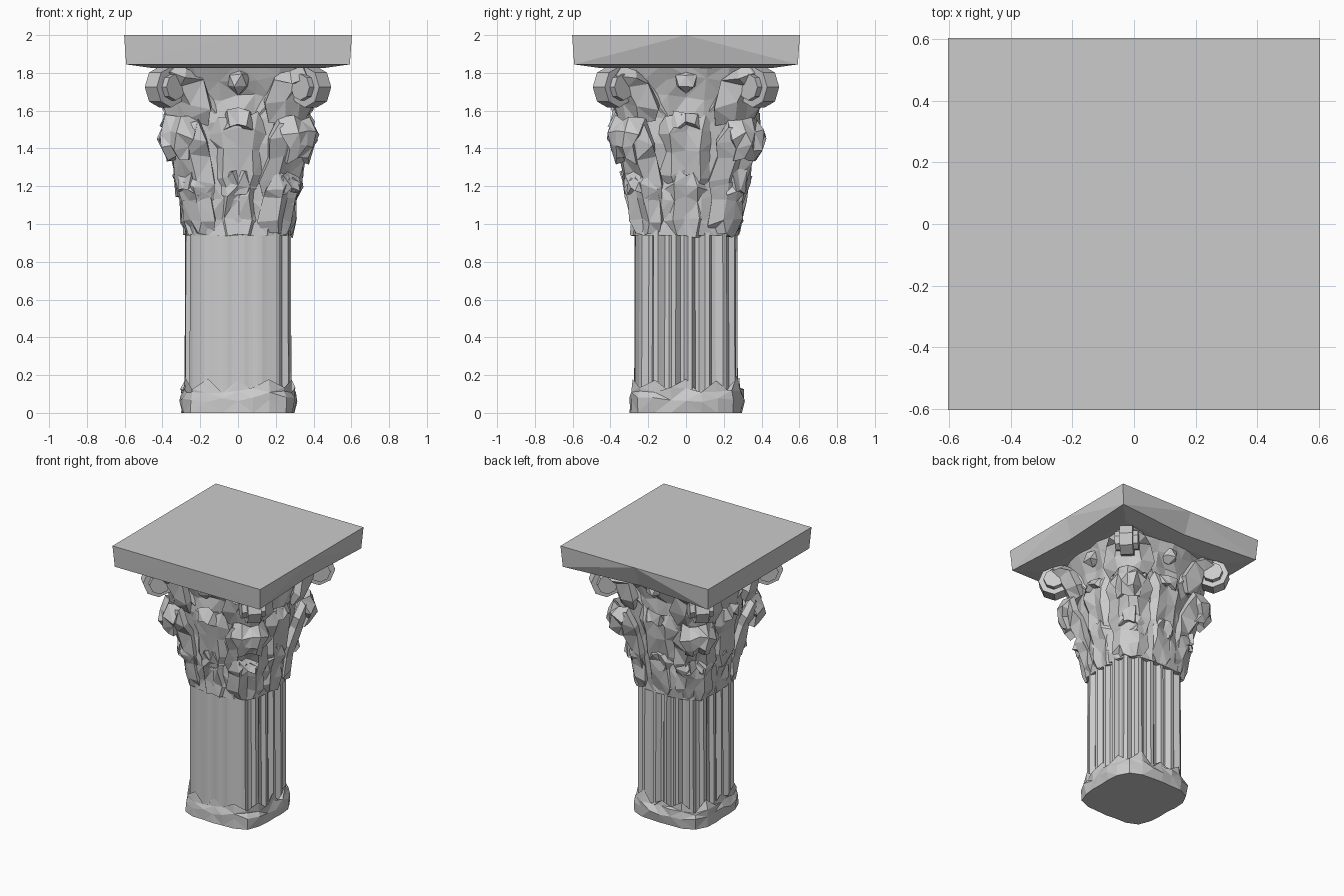
import bpy, bmesh, random
from math import sin, cos, pi, radians
from mathutils import Vector, Matrix

if "Cube" in bpy.data.objects:
    bpy.data.objects.remove(bpy.data.objects["Cube"])

random.seed(7)


def jit(a):
    return random.uniform(-a, a)


def squarish(a, r, n=3.0):
    """Radius of a rounded square with half width r in direction a."""
    return r / (abs(cos(a)) ** n + abs(sin(a)) ** n) ** (1 / n)


def finish(name, bm):
    bmesh.ops.recalc_face_normals(bm, faces=bm.faces)
    bmesh.ops.triangulate(bm, faces=[f for f in bm.faces if len(f.verts) == 4])
    me = bpy.data.meshes.new(name)
    bm.to_mesh(me)
    bm.free()
    ob = bpy.data.objects.new(name, me)
    bpy.context.collection.objects.link(ob)
    return ob


def loft(name, rings):
    """Closed solid through rings of equal point count."""
    bm = bmesh.new()
    vr = [[bm.verts.new(p) for p in ring] for ring in rings]
    n = len(vr[0])
    for lo, hi in zip(vr, vr[1:]):
        for i in range(n):
            j = (i + 1) % n
            bm.faces.new((lo[i], lo[j], hi[j], hi[i]))
    bm.faces.new(vr[0])
    bm.faces.new(vr[-1])
    return finish(name, bm)


def ring(z, r, count=24, jr=0.0, jz=0.0, n=3.0):
    pts = []
    for i in range(count):
        a = 2 * pi * i / count
        q = squarish(a, r, n) + jit(jr)
        pts.append((q * cos(a), q * sin(a), z + jit(jz)))
    return pts


def leaf(name, ang, profile, thick=0.05):
    """Curling leaf; profile rows are radius, height, half width."""
    bm = bmesh.new()
    out, tan = Vector((cos(ang), sin(ang), 0)), Vector((-sin(ang), cos(ang), 0))
    rows = []
    for k, (r, z, w) in enumerate(profile):
        row = []
        for u in (-1, -0.5, 0, 0.5, 1):
            lobe = 1.12 if k % 2 else 0.9
            rib = 0.02 if abs(u) == 0.5 else 0
            p = out * (r - 0.07 * u * u * w / 0.15 + rib + jit(0.015)) + tan * (u * w * lobe)
            p.z = z - (0.03 * abs(u) if k % 2 else 0) + jit(0.018)
            row.append(bm.verts.new(p))
        rows.append(row)
    for a, b in zip(rows, rows[1:]):
        for i in range(4):
            bm.faces.new((a[i], a[i + 1], b[i + 1], b[i]))
    ob = finish(name, bm)
    m = ob.modifiers.new("thickness", 'SOLIDIFY')
    m.thickness = thick
    m.offset = 0
    return ob


# Fluted shaft, nearly flat on the front panel
def flute_ring(z, s):
    pts = []
    for i in range(80):
        a = 2 * pi * (i + 0.5) / 80
        front = sin(a) < -0.72
        depth = (0.004 if front else 0.028) if i % 4 in (2, 3) else 0
        r = squarish(a, 0.283 * s, 3.6) - depth
        pts.append((r * cos(a), r * sin(a) * 0.97, z))
    return pts


loft("fluted_shaft", [flute_ring(0.06, 1.0), flute_ring(0.97, 0.99)])

# Base collar with a jagged leafy top edge
N = 4.2
base = [ring(0, 0.297, 24, 0.006, 0, N), ring(0.07, 0.303, 24, 0.012, 0.015, N),
        ring(0.12, 0.293, 24, 0.016, 0.015, N)]
tips = ring(0.16, 0.283, 24, 0.008, 0.02, N)
base.append([(x, y, z + (0.02 if i % 2 == 0 else -0.045)) for i, (x, y, z) in enumerate(tips)])
base.append(ring(0.10, 0.255, 24))
loft("leafy_base", base)

# Capital bell
bell = [(0.94, 0.278), (1.03, 0.287), (1.14, 0.297), (1.28, 0.31), (1.42, 0.325),
        (1.55, 0.335), (1.67, 0.345), (1.77, 0.385), (1.85, 0.42)]
loft("capital_bell", [ring(z, r, 24, 0 if k == 0 else 0.016, 0.02 if 0 < k < 8 else 0, 3.6)
                      for k, (z, r) in enumerate(bell)])

# Lower and upper leaf rows
for i in range(8):
    a = i * pi / 4
    if i % 2:
        leaf("lower_corner_leaf", a, [(0.30, 0.95, 0.08), (0.32, 1.04, 0.10), (0.34, 1.14, 0.11),
                                      (0.365, 1.22, 0.10), (0.385, 1.26, 0.08), (0.375, 1.19, 0.05)])
        leaf("upper_corner_leaf", a, [(0.33, 1.12, 0.10), (0.36, 1.25, 0.12), (0.40, 1.36, 0.13),
                                      (0.44, 1.47, 0.13), (0.475, 1.54, 0.12), (0.495, 1.49, 0.10),
                                      (0.49, 1.41, 0.08), (0.45, 1.36, 0.06)], 0.05)
    else:
        leaf("lower_face_leaf", a, [(0.255, 0.95, 0.10), (0.267, 1.04, 0.115), (0.283, 1.14, 0.115),
                                    (0.30, 1.22, 0.10), (0.305, 1.27, 0.07)])
        leaf("upper_face_leaf", a, [(0.285, 1.15, 0.09), (0.305, 1.28, 0.13), (0.325, 1.40, 0.15),
                                    (0.345, 1.50, 0.14), (0.365, 1.58, 0.10), (0.37, 1.53, 0.06)])

# Corner scrolls, their stems and the face flowers
for i in range(4):
    a = pi / 4 + i * pi / 2
    out = Vector((cos(a), sin(a), 0))
    tan = Vector((-sin(a), cos(a), 0))
    bm = bmesh.new()
    axis_mat = Matrix.Translation(out * 0.545 + Vector((0, 0, 1.725))) @ \
        Matrix.Rotation(a, 4, 'Z') @ Matrix.Rotation(radians(90), 4, 'X')
    for r, depth in ((0.108, 0.09), (0.07, 0.16)):
        bmesh.ops.create_cone(bm, cap_ends=True, segments=8, radius1=r, radius2=r,
                              depth=depth, matrix=axis_mat)
    finish("corner_scroll", bm)

    leaf("scroll_bracket", a, [(0.40, 1.55, 0.12), (0.43, 1.66, 0.14), (0.47, 1.76, 0.14),
                               (0.54, 1.825, 0.10)], 0.07)

    for s in (-1, 1):
        f = a - s * pi / 4
        side = tan * s
        start = Vector((cos(f), sin(f), 0)) * 0.33 + side * 0.05 + Vector((0, 0, 1.52))
        end = out * 0.50 - side * 0.05 + Vector((0, 0, 1.79))
        mid = (start + end) / 2 + Vector((0, 0, 0.04))
        rings = []
        for p, w in ((start, 0.03), (mid, 0.045), (end, 0.04)):
            rings.append([p + out * (w * cos(t)) + Vector((0, 0, w * sin(t)))
                          for t in (k * pi / 3 for k in range(6))])
        loft("scroll_stem", rings)

    f = i * pi / 2
    bm = bmesh.new()
    bmesh.ops.create_icosphere(bm, subdivisions=1, radius=0.07)
    for v in bm.verts:
        v.co = v.co * (1 + jit(0.2)) + Vector((cos(f) * 0.37, sin(f) * 0.37, 1.76))
    finish("face_flower", bm)

# Square abacus slab, lower edge worn inward on the right and back
B = 0.592
lower = [(-B, -B), (0, -0.59), (B, -B), (0.56, 0), (B, B), (0, 0.54), (-B, B), (-B, 0)]
T = 0.603
upper = [(-T, -T), (0, -T), (T, -T), (T, 0), (T, T), (0, T), (-T, T), (-T, 0)]
loft("abacus_slab", [[(x * 0.76, y * 0.76, 1.825) for x, y in lower],
                     [(x, y, 1.845) for x, y in lower],
                     [(x, y, 2.0) for x, y in upper]])
